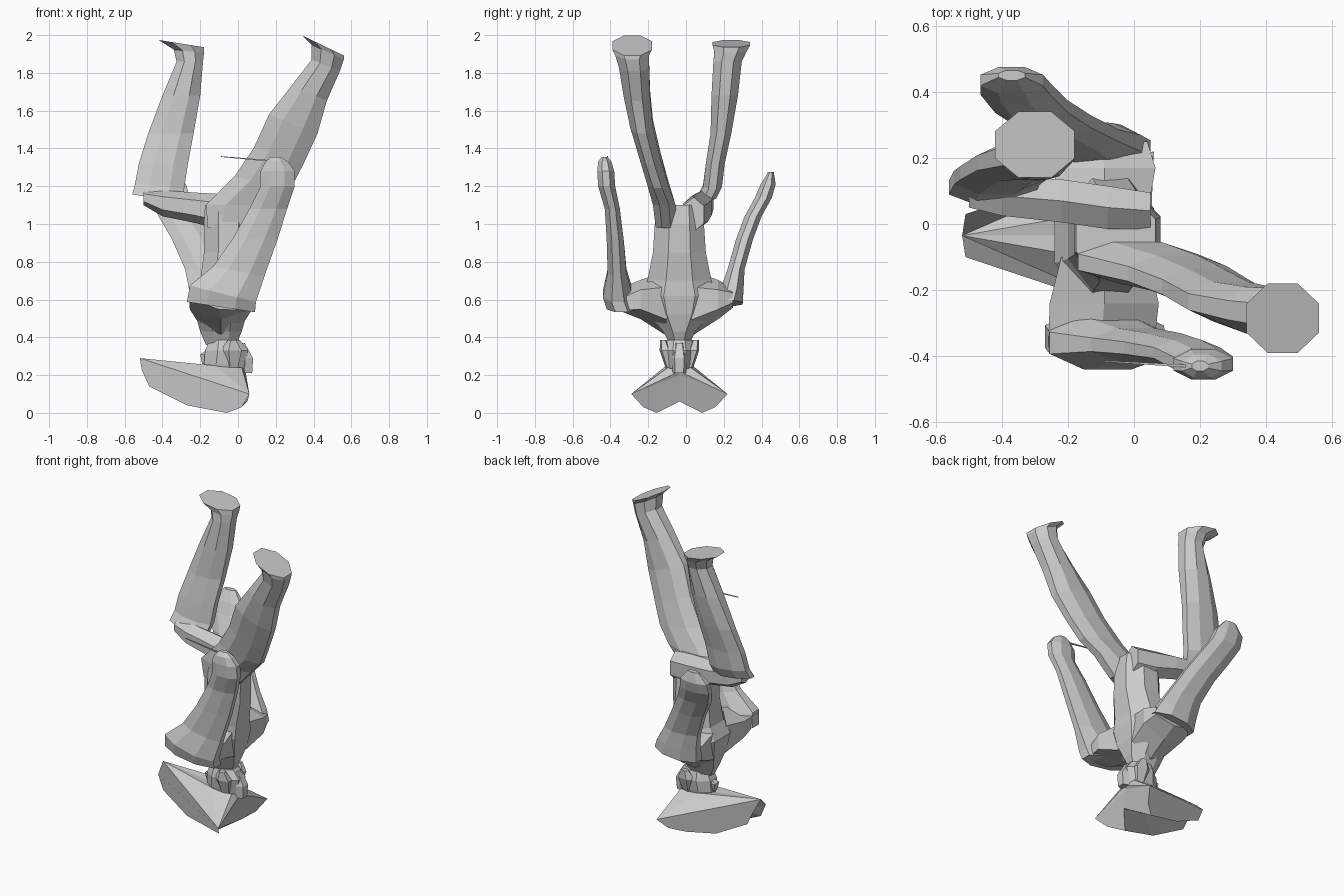
import bpy, bmesh, math

MID = -0.035  # the body's own plane of symmetry


def make(name, bm):
    bmesh.ops.recalc_face_normals(bm, faces=bm.faces[:])
    me = bpy.data.meshes.new(name)
    bm.to_mesh(me)
    bm.free()
    ob = bpy.data.objects.new(name, me)
    bpy.context.collection.objects.link(ob)
    return ob


def loft(name, sections, n=8, axis="z"):
    """Sections: centre x, y, z, two radii, slope of the ring along x."""
    bm = bmesh.new()
    rings = []
    for x, y, z, ra, rb, *slope in sections:
        k = slope[0] if slope else 0
        ring = []
        for i in range(n):
            a = 2 * math.pi * (i + 0.5) / n
            # widen so the flats reach the radius
            u = ra * math.cos(a) / math.cos(math.pi / n)
            v = rb * math.sin(a) / math.cos(math.pi / n)
            ring.append(bm.verts.new({"x": (x, y + u, z + v), "y": (x + u, y, z + v + k * u),
                                      "z": (x + u, y + v, z + k * u)}[axis]))
        rings.append(ring)
    for r, s in zip(rings, rings[1:]):
        for i in range(n):
            j = (i + 1) % n
            bm.faces.new((r[i], r[j], s[j], s[i]))
    bm.faces.new(rings[0])
    bm.faces.new(rings[-1])
    return make(name, bm)


# torso, upside down: neck at the bottom, hips at the top
loft("torso", [
    (-0.09, MID, 0.36, 0.08, 0.05), (-0.09, MID, 0.43, 0.11, 0.085),
    (-0.09, MID, 0.52, 0.135, 0.16), (-0.09, MID, 0.62, 0.15, 0.20),
    (-0.07, MID, 0.70, 0.13, 0.17), (-0.05, MID, 0.85, 0.13, 0.14),
    (-0.05, MID, 1.00, 0.13, 0.13), (-0.055, MID, 1.10, 0.12, 0.12)])

# head with chin up, nose and hair
loft("head", [
    (-0.07, MID, 0.20, 0.10, 0.06), (-0.07, MID, 0.26, 0.11, 0.075),
    (-0.06, MID, 0.33, 0.115, 0.085), (-0.07, MID, 0.385, 0.08, 0.07)])
loft("nose", [(-0.17, MID, 0.26, 0.02, 0.015), (-0.18, MID, 0.31, 0.02, 0.025),
              (-0.16, MID, 0.33, 0.01, 0.01)], 4)
loft("hair_tail", [(0.045, MID, 0.21, 0.03, 0.03), (0.05, MID, 0.29, 0.03, 0.035),
                   (0.02, MID, 0.37, 0.015, 0.02)], 5)
for s in (-1, 1):
    loft("side_hair", [(-0.03, MID + s * 0.05, 0.24, 0.03, 0.02),
                       (-0.03, MID + s * 0.075, 0.33, 0.05, 0.025),
                       (-0.03, MID + s * 0.085, 0.385, 0.02, 0.015)], 5)

# three-cornered hat, one half mirrored to the other
pts = {
    "tip": (-0.52, 0, 0.29), "corner": (0.06, 0.255, 0.10), "back": (0.03, 0, 0.20),
    "t": (-0.51, 0.065, 0.23), "m": (-0.47, 0.07, 0.14), "n": (-0.27, 0.11, 0.04),
    "p": (-0.06, 0.12, 0.0), "q": (0.02, 0.19, 0.03), "d": (0.05, 0, 0.06),
    "v": (-0.10, 0, 0.08), "w": (-0.42, 0, 0.19),
    "h1": (-0.19, 0, 0.25), "h2": (-0.12, 0.07, 0.25),
    "h3": (0.02, 0.06, 0.24), "h4": (0.04, 0, 0.22)}
faces = ["tip corner q p n m t", "back corner q p d",
         "tip h1 h2", "tip h2 corner", "corner h2 h3", "corner h3 h4", "corner h4 back",
         "d p v", "v p n", "v n w", "w n m", "w m t", "w t tip"]
bm = bmesh.new()
for s in (-1, 1):
    vs = {k: bm.verts.new((x, MID + s * y, z)) for k, (x, y, z) in pts.items()}
    for f in faces:
        bm.faces.new([vs[k] for k in f.split()])
bmesh.ops.remove_doubles(bm, verts=bm.verts[:], dist=0.0005)
make("cocked_hat", bm)

# straight leg with its boot, leaning back
loft("straight_leg", [
    (-0.04, -0.105, 0.98, 0.12, 0.055), (0.01, -0.115, 1.10, 0.18, 0.06),
    (0.13, -0.15, 1.22, 0.15, 0.055, -0.2), (0.215, -0.19, 1.36, 0.13, 0.055, -0.35),
    (0.293, -0.235, 1.53, 0.128, 0.06, -0.4), (0.375, -0.26, 1.69, 0.095, 0.07, -0.4),
    (0.465, -0.275, 1.84, 0.075, 0.08, -0.4), (0.475, -0.285, 1.91, 0.085, 0.09, -0.45),
    (0.45, -0.285, 1.945, 0.11, 0.105, -0.48)])

# bent leg: forward thigh, then shin and boot
loft("bent_thigh", [
    (-0.50, 0.095, 1.14, 0.045, 0.035), (-0.40, 0.085, 1.11, 0.06, 0.06),
    (-0.22, 0.07, 1.085, 0.065, 0.07), (-0.08, 0.05, 1.06, 0.065, 0.085),
    (0.05, 0.04, 1.05, 0.055, 0.08)], 6, "x")
loft("bent_shin", [
    (-0.43, 0.11, 1.14, 0.13, 0.05, -0.12), (-0.415, 0.14, 1.20, 0.13, 0.05, -0.1),
    (-0.395, 0.155, 1.32, 0.13, 0.05), (-0.355, 0.185, 1.48, 0.12, 0.055),
    (-0.30, 0.205, 1.68, 0.10, 0.07), (-0.255, 0.22, 1.86, 0.07, 0.075),
    (-0.26, 0.235, 1.915, 0.08, 0.085, -0.1), (-0.30, 0.24, 1.955, 0.12, 0.10, -0.16)])

# arms: wide sleeve at the bottom, mitten hand at the top
loft("near_arm", [
    (-0.09, -0.34, 0.56, 0.18, 0.08, -0.15), (-0.08, -0.36, 0.63, 0.175, 0.08, -0.25),
    (0.005, -0.365, 0.75, 0.135, 0.05, -0.2), (0.09, -0.375, 0.92, 0.12, 0.045),
    (0.16, -0.39, 1.08, 0.10, 0.04), (0.21, -0.42, 1.20, 0.09, 0.045),
    (0.21, -0.425, 1.28, 0.09, 0.045), (0.205, -0.43, 1.33, 0.06, 0.035),
    (0.20, -0.43, 1.355, 0.025, 0.015)])
loft("far_arm", [
    (-0.10, 0.22, 0.58, 0.15, 0.08, 0.1), (-0.12, 0.245, 0.66, 0.14, 0.06),
    (-0.16, 0.265, 0.76, 0.12, 0.045), (-0.24, 0.31, 0.92, 0.11, 0.045),
    (-0.31, 0.355, 1.04, 0.11, 0.045), (-0.36, 0.41, 1.14, 0.105, 0.045),
    (-0.37, 0.435, 1.21, 0.095, 0.04), (-0.37, 0.45, 1.275, 0.04, 0.015)])

# tapered shoulders joining sleeves to the chest
loft("near_shoulder", [(-0.10, -0.37, 0.60, 0.16, 0.045, -0.2), (-0.09, -0.24, 0.60, 0.165, 0.09),
                       (-0.09, -0.10, 0.58, 0.13, 0.15)], 6, "y")
loft("far_shoulder", [(-0.10, 0.25, 0.61, 0.14, 0.045), (-0.09, 0.17, 0.60, 0.155, 0.09),
                      (-0.09, 0.03, 0.58, 0.13, 0.15)], 6, "y")

# thin spike held in the near hand
loft("hand_spike", [(-0.09, -0.415, 1.357, 0.002, 0.002),
                    (0.16, -0.43, 1.335, 0.004, 0.004)], 4, "x")
